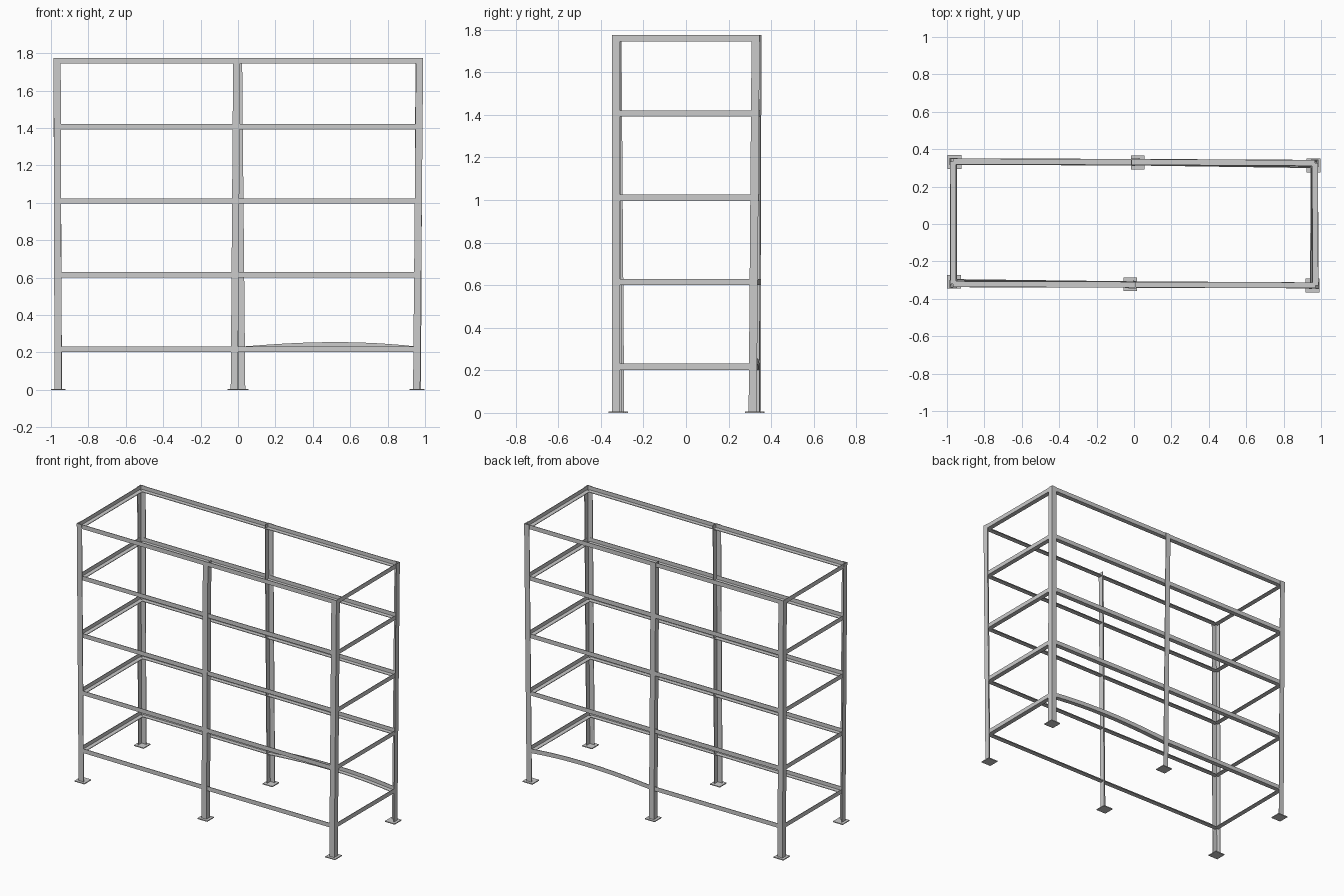
import bpy
import bmesh
from mathutils import Vector

if "Cube" in bpy.data.objects:
    bpy.data.objects.remove(bpy.data.objects["Cube"])

POST, RAIL_W, RAIL_H, THICK, TOP = 0.038, 0.032, 0.029, 0.004, 1.774
LEVELS = [0.217, 0.615, 1.010, 1.406, 1.759]
X, Y, Z = Vector((1, 0, 0)), Vector((0, 1, 0)), Vector((0, 0, 1))

# post centre line (bottom x, y), (top x, y), and the way the two flanges point
POSTS = {
    "front_left":   ((-0.962, -0.309), (-0.967, -0.322), (1, 1)),
    "front_middle": ((-0.020, -0.322), (-0.007, -0.325), (-1, 1)),
    "front_right":  ((0.955, -0.328), (0.971, -0.328), (-1, 1)),
    "back_left":    ((-0.960, 0.332), (-0.968, 0.335), (1, -1)),
    "back_middle":  ((0.020, 0.328), (0.003, 0.332), (1, -1)),
    "back_right":   ((0.959, 0.313), (0.968, 0.327), (-1, -1)),
}


def at(post, z):
    """Point on a post's centre line at height z."""
    (x0, y0), (x1, y1), _ = POSTS[post]
    t = z / TOP
    return Vector((x0 + (x1 - x0) * t, y0 + (y1 - y0) * t, z))


def angle_profile(w, h, t=THICK):
    """L section centred in a w by h box, flanges along +a and +b."""
    l, b = -w / 2, -h / 2
    return [(l, b), (-l, b), (-l, b + t), (l + t, b + t), (l + t, -b), (l, -b)]


def sweep(name, profile, path, a, b):
    """Sweep a profile with axes a and b along a path and cap the ends."""
    bm = bmesh.new()
    rings = [[bm.verts.new(p + a * u + b * v) for u, v in profile] for p in path]
    n = len(profile)
    for r, s in zip(rings, rings[1:]):
        for j in range(n):
            k = (j + 1) % n
            bm.faces.new((r[j], r[k], s[k], s[j]))
    bm.faces.new(rings[0][::-1])
    bm.faces.new(rings[-1])
    bmesh.ops.recalc_face_normals(bm, faces=bm.faces)
    mesh = bpy.data.meshes.new(name)
    bm.to_mesh(mesh)
    bm.free()
    bpy.context.collection.objects.link(bpy.data.objects.new(name, mesh))


# upright angle posts with foot plates
f = 0.037
PLATE = [(-f, -f), (f, -f), (f, f), (-f, f)]
for name, (_, _, (sx, sy)) in POSTS.items():
    sweep(name + "_post", angle_profile(POST, POST),
          [at(name, 0.0), at(name, TOP)], X * sx, Y * sy)
    foot = at(name, 0)
    sweep(name + "_foot_plate", PLATE, [foot, foot + Z * 0.006], X, Y)


def rail(name, start, end, z, bow=0.0):
    """Angle rail between two posts, lower flange inward, optionally bowed up."""
    p, q = at(start, z), at(end, z)
    steps = 12 if bow else 1
    path = []
    for i in range(steps + 1):
        t = i / steps
        s = t ** 1.1
        path.append(p.lerp(q, t) + Z * bow * 4 * s * (1 - s))
    inward = Z.cross(q - p).normalized()
    if inward.dot(p + q) > 0:
        inward = -inward
    sweep(name, angle_profile(RAIL_W, RAIL_H), path, inward, Z)


# shelf rails on all four sides of every level
for i, z in enumerate(LEVELS):
    for side in ("front", "back"):
        rail(f"{side}_left_rail_{i}", side + "_left", side + "_middle", z)
        bent = 0.024 if side == "back" and i == 0 else 0.0
        rail(f"{side}_right_rail_{i}", side + "_middle", side + "_right", z, bent)
    for end in ("left", "right"):
        rail(f"{end}_end_rail_{i}", "front_" + end, "back_" + end, z)
